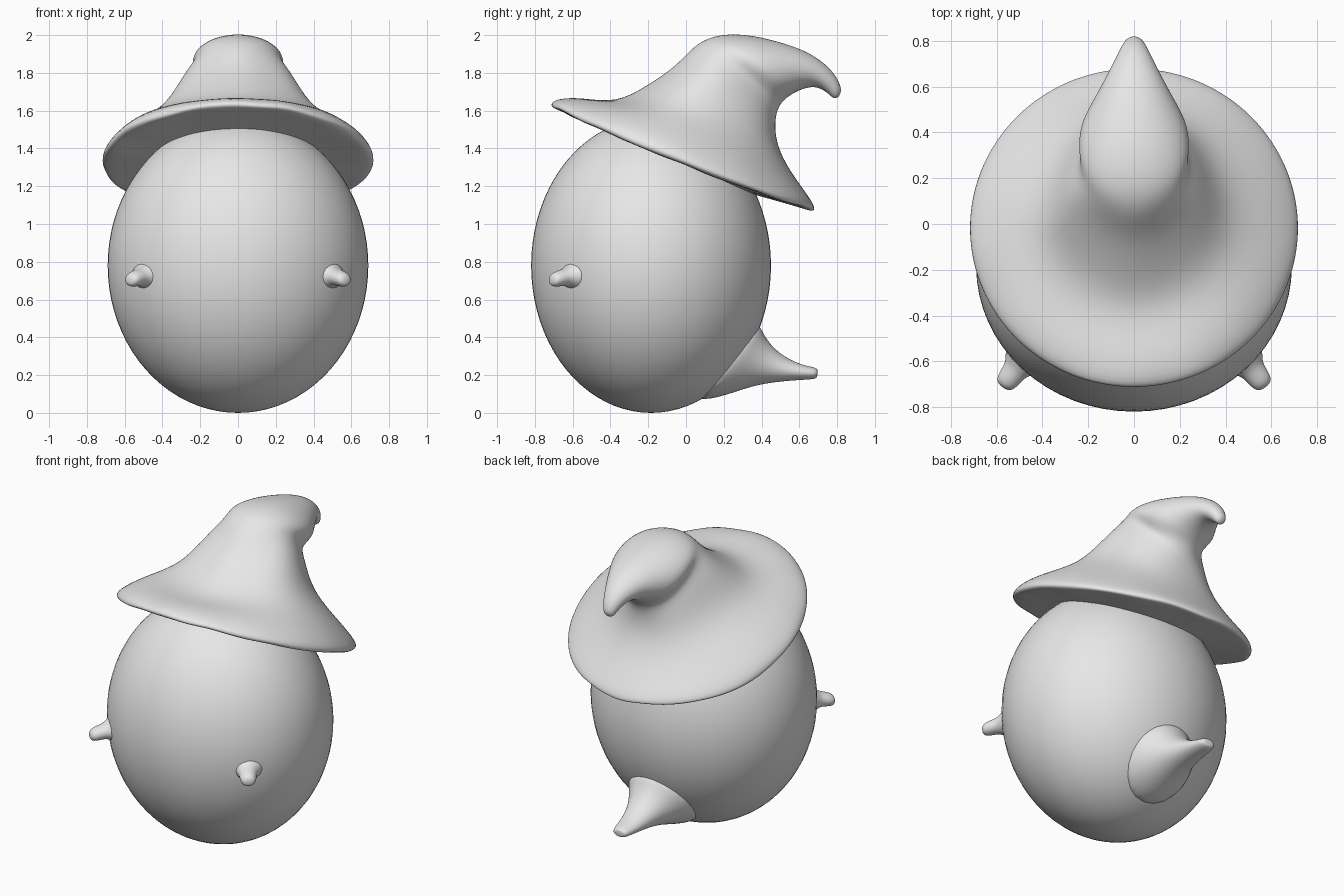
import bpy, bmesh, random
from math import sin, cos, pi
from mathutils import Vector

random.seed(4)
if "Cube" in bpy.data.objects:
    bpy.data.objects.remove(bpy.data.objects["Cube"])

clay = bpy.data.materials.new("clay_grey")
clay.use_nodes = True
clay.diffuse_color = (0.8, 0.8, 0.8, 1)
clay.node_tree.nodes["Principled BSDF"].inputs["Base Color"].default_value = (0.8, 0.8, 0.8, 1)


def finish(name, bm):
    """Turn a bmesh into a smooth shaded object."""
    bmesh.ops.recalc_face_normals(bm, faces=bm.faces)
    for f in bm.faces:
        f.smooth = True
    mesh = bpy.data.meshes.new(name)
    bm.to_mesh(mesh)
    bm.free()
    mesh.materials.append(clay)
    obj = bpy.data.objects.new(name, mesh)
    bpy.context.collection.objects.link(obj)
    return obj


def loft(name, rings, steps):
    """Skin elliptical rings (centre, axis, axis, side lift, fold, jitter)."""
    bm = bmesh.new()
    loops = []
    for centre, a, b, lift, fold, jitter in rings:
        loop = []
        for i in range(steps):
            t = 2 * pi * i / steps
            p = centre + (a * cos(t) + b * sin(t)) * (1 + fold * cos(5 * t))
            p.z += lift * sin(t) ** 2 + random.uniform(-jitter, jitter)
            loop.append(bm.verts.new(p))
        loops.append(loop)
    for low, high in zip(loops, loops[1:]):
        for i in range(steps):
            j = (i + 1) % steps
            bm.faces.new((low[i], low[j], high[j], high[i]))
    bm.faces.new(loops[0])
    bm.faces.new(loops[-1])
    obj = finish(name, bm)
    sub = obj.modifiers.new("smooth_surface", "SUBSURF")
    sub.levels = sub.render_levels = 2
    return obj


def side_ring(front, back, half_width, lift=0, fold=0, jitter=0):
    """Ring given by its two points in the side profile and its half width."""
    f, b = Vector((0, *front)), Vector((0, *back))
    return (f + b) / 2, (f - b) / 2, Vector((half_width, 0, 0)), lift, fold, jitter


# Egg-shaped body
bm = bmesh.new()
bmesh.ops.create_uvsphere(bm, u_segments=64, v_segments=40, radius=1)
for v in bm.verts:
    v.co = Vector((v.co.x * 0.69, v.co.y * 0.635 - 0.185, v.co.z * 0.78 + 0.78))
finish("body", bm)

# Tail flaring out of the lower back
loft("tail", [
    side_ring((0.37, 0.52), (-0.02, 0.05), 0.27),
    side_ring((0.405, 0.43), (0.17, 0.075), 0.2),
    side_ring((0.455, 0.35), (0.34, 0.14), 0.13),
    side_ring((0.54, 0.285), (0.47, 0.163), 0.09),
    side_ring((0.63, 0.25), (0.6, 0.174), 0.068),
    side_ring((0.69, 0.24), (0.685, 0.178), 0.052),
    side_ring((0.698, 0.225), (0.695, 0.19), 0.03),
], 20)

# Stubby arms
for side, name in ((1, "left_arm"), (-1, "right_arm")):
    start = Vector((side * 0.49, -0.6, 0.73))
    along = Vector((side * 0.6, -0.8, -0.2)).normalized()
    across = Vector((side * 0.8, 0.6, 0))
    loft(name, [
        (start + along * s, Vector((0, 0, r * 0.85)), across * r, 0, 0, 0)
        for s, r in ((-0.05, 0.12), (0.01, 0.085), (0.045, 0.056),
                     (0.09, 0.052), (0.13, 0.045), (0.145, 0.02))
    ], 14)

# Floppy hat: underside, ragged rim, brim, crown, then the hooked tip
loft("hat", [
    side_ring((-0.3, 1.45), (0.2, 1.2), 0.3),
    side_ring((-0.42, 1.51), (0.38, 1.15), 0.44),
    side_ring((-0.66, 1.6), (0.62, 1.085), 0.66, -0.03, 0, 0.008),
    side_ring((-0.725, 1.62), (0.685, 1.065), 0.73, -0.03, 0, 0.012),
    side_ring((-0.71, 1.66), (0.685, 1.1), 0.715, -0.01, 0, 0.008),
    side_ring((-0.58, 1.675), (0.61, 1.2), 0.6, 0.03),
    side_ring((-0.37, 1.635), (0.53, 1.32), 0.43, 0.09, 0.01),
    side_ring((-0.2, 1.73), (0.485, 1.43), 0.345, 0.09, 0.02),
    side_ring((-0.05, 1.83), (0.475, 1.53), 0.28, 0.1, 0.02),
    side_ring((0.04, 1.94), (0.485, 1.6), 0.225, 0.07, 0.01),
    side_ring((0.14, 2.0), (0.51, 1.65), 0.245, 0.03),
    side_ring((0.3, 2.01), (0.55, 1.68), 0.235),
    side_ring((0.48, 1.97), (0.6, 1.71), 0.175),
    side_ring((0.63, 1.92), (0.67, 1.73), 0.118),
    side_ring((0.74, 1.85), (0.72, 1.715), 0.078),
    side_ring((0.81, 1.765), (0.76, 1.685), 0.05),
    side_ring((0.828, 1.69), (0.788, 1.657), 0.028),
], 36)
